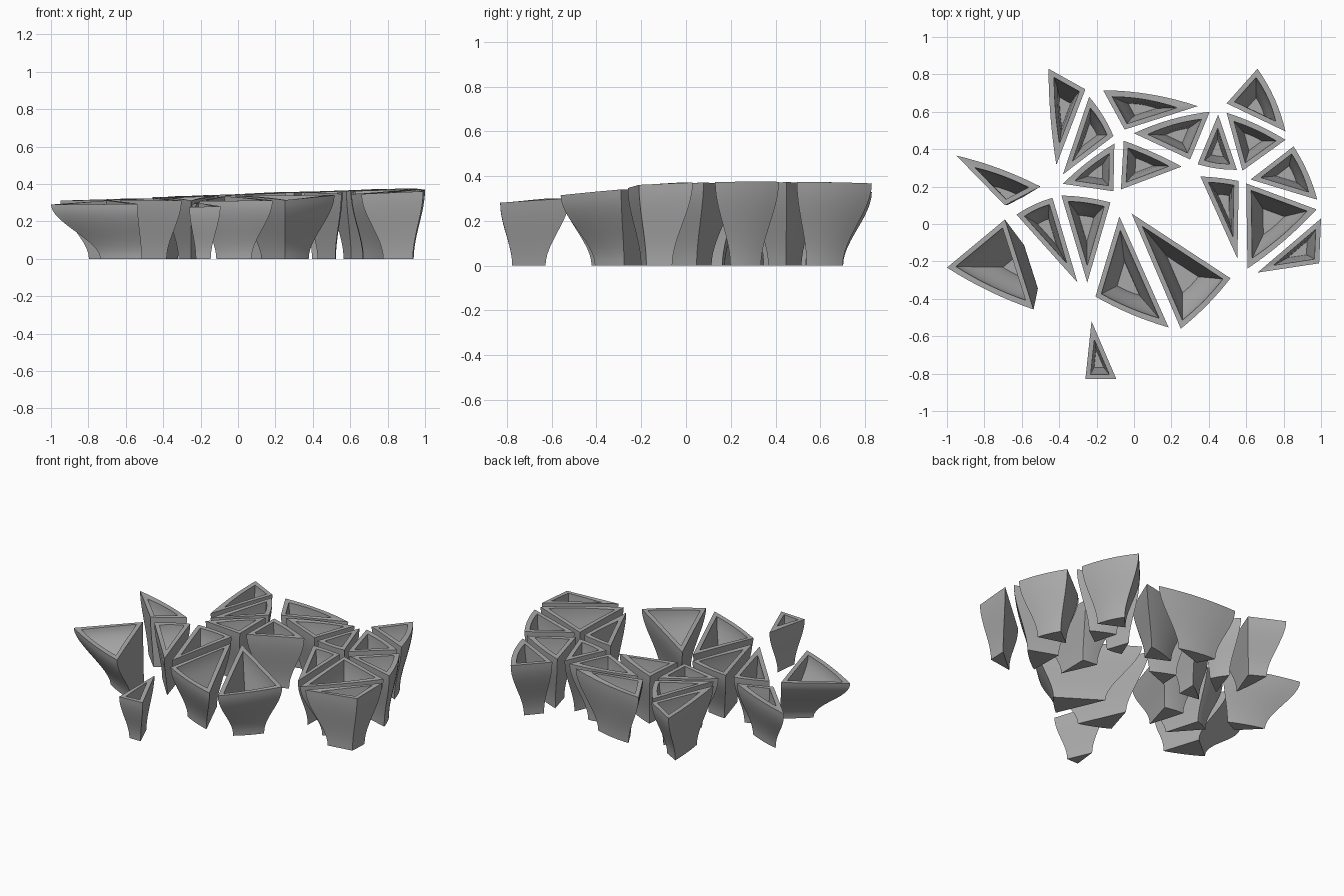
import bpy, bmesh, math
from mathutils import Vector

cube = bpy.data.objects.get("Cube")
if cube:
    bpy.data.objects.remove(cube, do_unlink=True)

grey = bpy.data.materials.new("stone_grey")
grey.use_nodes = True
colour = (0.4, 0.4, 0.4, 1)
grey.diffuse_color = colour
grey.node_tree.nodes["Principled BSDF"].inputs["Base Color"].default_value = colour

FOOT_SCALE = 0.48   # foot size relative to the rim
EDGE_STEPS = 8
LEVELS = 12
WALL = 0.026
FLOOR = 0.13        # floor height as a share of the full height


def rim_height(x, y):
    """Gently sloping surface that all rims follow."""
    return 0.335 + 0.035 * x + 0.036 * y - 0.03 * y * y


def incircle(tri):
    a, b, c = tri
    la, lb, lc = (b - c).length, (c - a).length, (a - b).length
    p = la + lb + lc
    area = abs((b - a).cross(c - a)) / 2
    return (a * la + b * lb + c * lc) / p, 2 * area / p


def outline(tri, bulge):
    """Triangle outline; the first edge bows outward by its length times bulge."""
    centre = sum(tri, Vector((0, 0))) / 3
    pts = []
    for e in range(3):
        a, b = tri[e], tri[(e + 1) % 3]
        n = Vector((b.y - a.y, a.x - b.x))
        if n.dot((a + b) / 2 - centre) < 0:
            n = -n
        for s in range(EDGE_STEPS):
            t = s / EDGE_STEPS
            bow = 4 * t * (1 - t) * bulge if e == 0 else 0
            pts.append(a.lerp(b, t) + n * bow)
    return pts


def planter(name, corners, lean=(0, 0), bulge=0.04):
    tri = [Vector(c) for c in corners]
    if (tri[1] - tri[0]).cross(tri[2] - tri[0]) < 0:
        tri = [tri[1], tri[0], tri[2]]
    centre = sum(tri, Vector((0, 0))) / 3
    lean = Vector(lean)
    bm = bmesh.new()

    def ring(t, inner):
        s = t * t * (3 - 2 * t)                  # S-shaped flare
        k = FOOT_SCALE + (1 - FOOT_SCALE) * s
        level = [centre + (c - centre) * k + lean * (1 - s) for c in tri]
        mid, r = incircle(level)
        shrink = 1 - min(WALL, r * 0.4) / r if inner else 1
        return [bm.verts.new((*(mid + (p - mid) * shrink),
                              t * rim_height(*(centre + (q - centre)))))
                for p, q in zip(outline(level, bulge), outline(tri, bulge))]

    rings = [ring(i / LEVELS, False) for i in range(LEVELS + 1)]
    rings += [ring(1 - (1 - FLOOR) * i / LEVELS, True) for i in range(LEVELS + 1)]
    for lo, hi in zip(rings, rings[1:]):
        for i in range(len(lo)):
            j = (i + 1) % len(lo)
            bm.faces.new((lo[i], lo[j], hi[j], hi[i]))
    bm.faces.new(rings[0][::-1])
    bm.faces.new(rings[-1])
    bmesh.ops.recalc_face_normals(bm, faces=bm.faces)
    mesh = bpy.data.meshes.new(name)
    bm.to_mesh(mesh)
    bm.free()
    mesh.materials.append(grey)
    obj = bpy.data.objects.new(name, mesh)
    bpy.context.collection.objects.link(obj)
    bpy.ops.object.select_all(action='DESELECT')
    obj.select_set(True)
    bpy.context.view_layer.objects.active = obj
    bpy.ops.object.shade_smooth_by_angle(angle=math.radians(35))


# Back group
planter("planter_back_right_outer", [(-.457, .83), (-.415, .315), (-.26, .72)], (0, -.02), .02)
planter("planter_back_right_inner", [(-.24, .68), (-.11, .47), (-.38, .265)])
planter("planter_back_long", [(-.165, .715), (.34, .63), (-.05, .505)])
planter("planter_back_middle", [(0, .485), (.405, .6), (.3, .345)])
planter("planter_middle_left", [(-.055, .445), (.255, .307), (-.07, .185)], bulge=.02)
planter("planter_middle_right", [(-.38, .215), (-.105, .43), (-.11, .175)], bulge=.03)
# Left group
planter("planter_left_small", [(.55, .29), (.34, .32), (.45, .585)])
planter("planter_left_back", [(.495, .595), (.81, .45), (.58, .285)], bulge=.03)
planter("planter_left_corner", [(.66, .83), (.81, .495), (.495, .645)], (0, -.04), .05)
planter("planter_left_side", [(.853, .415), (.98, .13), (.623, .238)])
planter("planter_left_large", [(.976, .078), (.607, -.238), (.6, .217)], bulge=.03)
planter("planter_left_front", [(1, .03), (.99, -.21), (.66, -.26)], bulge=0)
planter("planter_left_narrow", [(.355, .254), (.56, .23), (.553, -.185)], bulge=.02)
# Front group
planter("planter_front_left", [(.516, -.29), (.25, -.56), (-.013, .056)], bulge=.03)
planter("planter_front_middle", [(.185, -.553), (-.206, -.388), (-.078, .04)], bulge=.03)
planter("planter_front_narrow", [(-.388, .152), (-.126, .115), (-.25, -.313)], bulge=.03)
planter("planter_front_right", [(-.436, .14), (-.628, .05), (-.302, -.313)])
# Detached planters
planter("planter_right_large", [(-.537, -.457), (-1, -.233), (-.69, .024)], (.13, -.01), .03)
planter("planter_right_long", [(-.95, .366), (-.5, .2), (-.69, .1)], (.03, -.06), .03)
planter("planter_front_small", [(-.094, -.83), (-.26, -.83), (-.227, -.52)], bulge=0)
